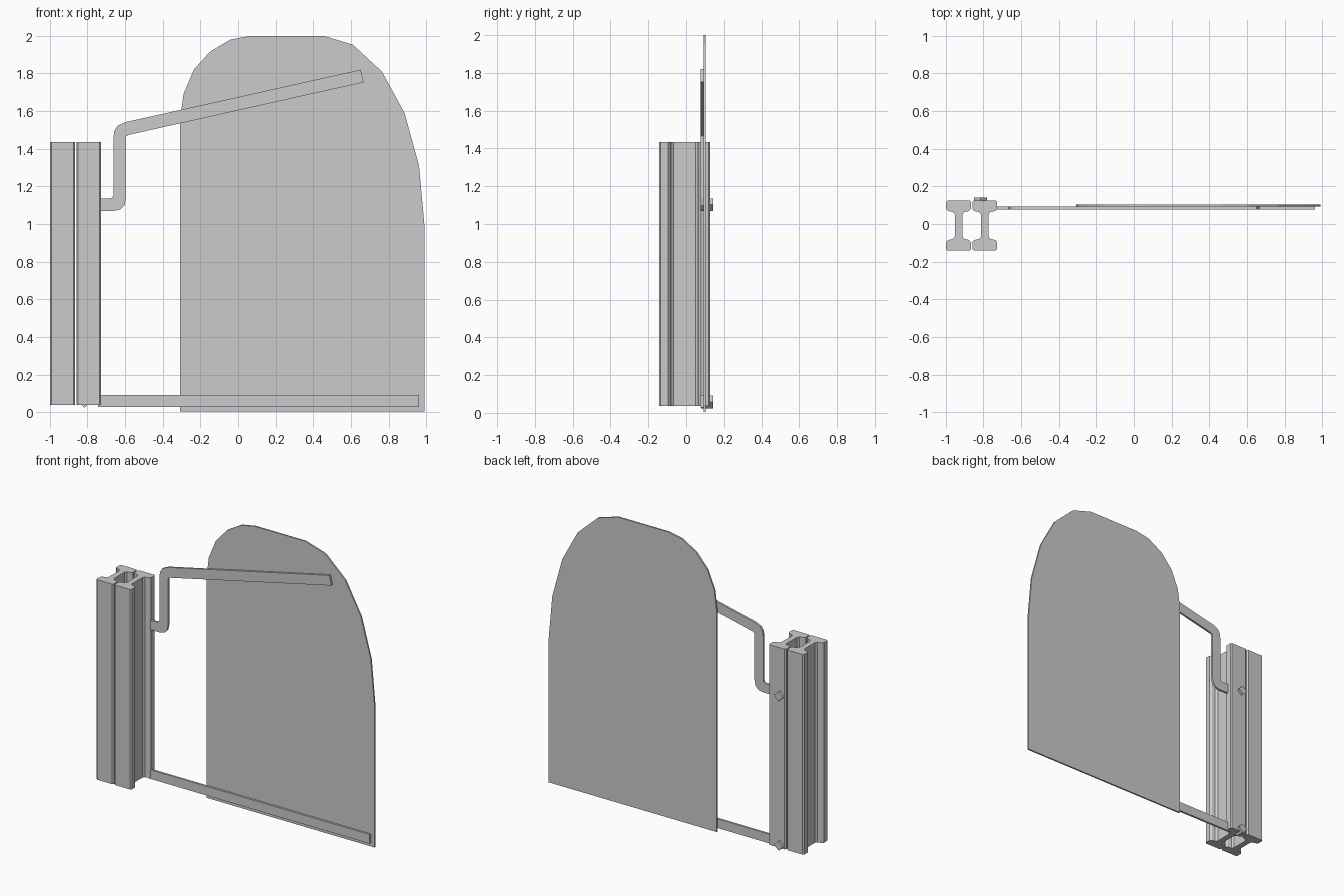
import bpy, bmesh
from math import cos, sin, pi

if "Cube" in bpy.data.objects:
    bpy.data.objects.remove(bpy.data.objects["Cube"])


def extrude(name, pts, axis, lo, hi):
    """Extrude a flat outline: axis 'y' takes (x, z) points, axis 'z' takes (x, y) points."""
    def place(p, d):
        return (p[0], d, p[1]) if axis == 'y' else (p[0], p[1], d)
    bm = bmesh.new()
    a = [bm.verts.new(place(p, lo)) for p in pts]
    b = [bm.verts.new(place(p, hi)) for p in pts]
    bm.faces.new(a)
    bm.faces.new(b[::-1])
    n = len(pts)
    for i in range(n):
        j = (i + 1) % n
        bm.faces.new((a[i], b[i], b[j], a[j]))
    bmesh.ops.recalc_face_normals(bm, faces=bm.faces)
    me = bpy.data.meshes.new(name)
    bm.to_mesh(me)
    bm.free()
    ob = bpy.data.objects.new(name, me)
    bpy.context.collection.objects.link(ob)
    return ob


# Gate panel with asymmetric rounded top
panel = [(-0.308, 0.004), (0.99, 0.004), (0.99, 1.0), (0.962, 1.31), (0.885, 1.59),
         (0.765, 1.81), (0.61, 1.953), (0.455, 2.0), (0.065, 2.0), (-0.04, 1.98),
         (-0.148, 1.917), (-0.235, 1.82), (-0.29, 1.69), (-0.308, 1.55)]
extrude("panel", panel, 'y', 0.092, 0.103)

# Bent upper arm and straight lower arm
upper = [(-0.745, 1.07), (-0.655, 1.07), (-0.625, 1.078), (-0.603, 1.1), (-0.595, 1.14),
         (-0.595, 1.467), (-0.58, 1.474), (0.667, 1.753), (0.652, 1.82), (-0.6, 1.541),
         (-0.64, 1.522), (-0.657, 1.495), (-0.662, 1.46), (-0.662, 1.155),
         (-0.667, 1.141), (-0.68, 1.136), (-0.745, 1.136)]
extrude("upper_arm", upper, 'y', 0.078, 0.0925)
extrude("lower_arm", [(-0.745, 0.028), (0.962, 0.028), (0.962, 0.092), (-0.745, 0.092)],
        'y', 0.078, 0.0925)

# Two I-section posts: one quarter profile mirrored around
quarter = [(0.058, 0.134), (0.066, 0.126), (0.066, 0.088), (0.055, 0.077),
           (0.030, 0.072), (0.020, 0.058)]
half = quarter + [(x, -y) for x, y in reversed(quarter)]
section = half + [(-x, y) for x, y in reversed(half)]
for name, cx in (("outer_post", -0.932), ("hinge_post", -0.793)):
    extrude(name, [(cx + x, y - 0.008) for x, y in section], 'z', 0.037, 1.435)

# Square bolt heads set on their corner
for name, z in (("upper_bolt", 1.102), ("lower_bolt", 0.058)):
    diamond = [(-0.815 + 0.034 * cos(i * pi / 2), z + 0.034 * sin(i * pi / 2)) for i in range(4)]
    extrude(name, diamond, 'y', 0.08, 0.142)
